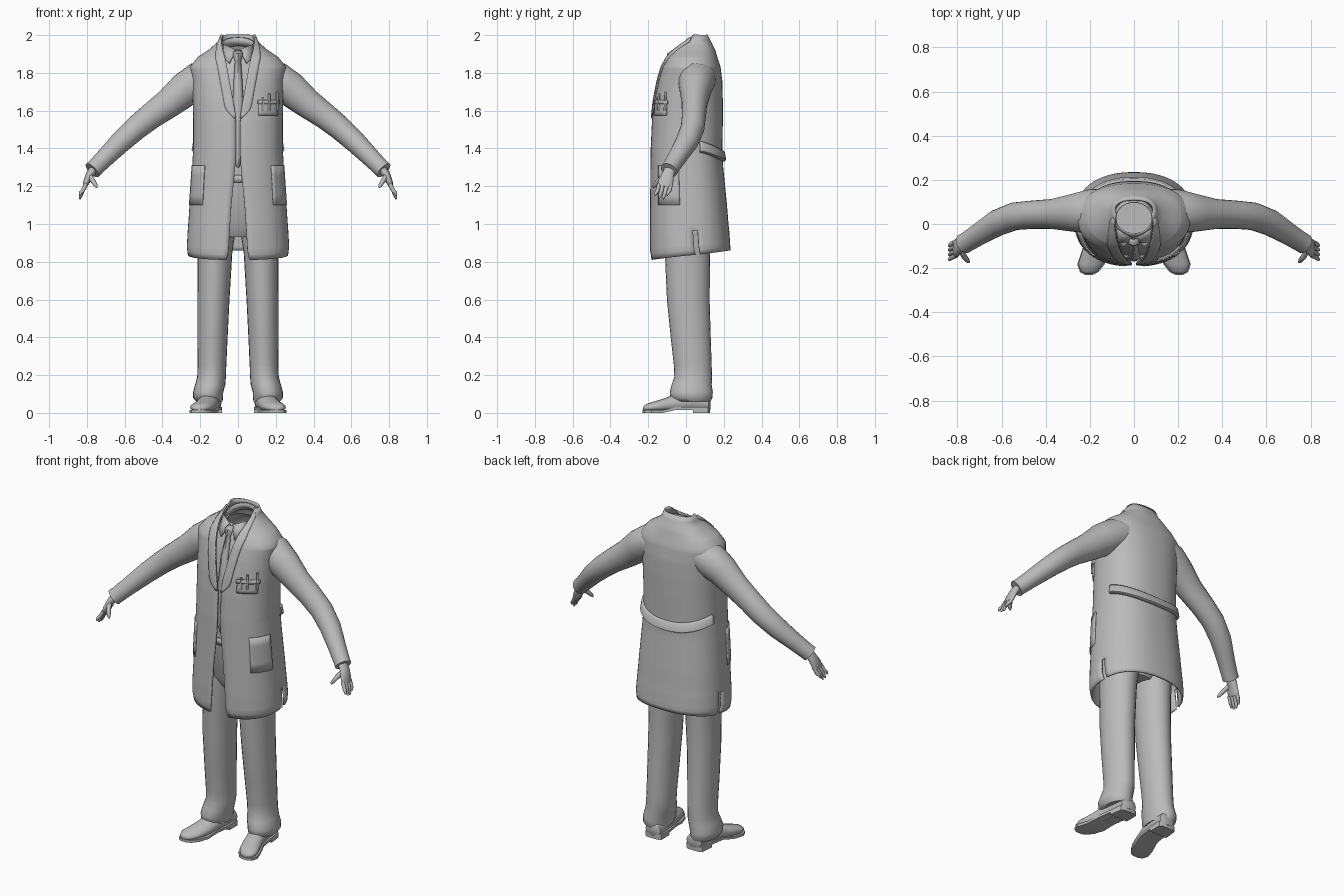
import bpy, bmesh, math
from mathutils import Vector

cube = bpy.data.objects.get("Cube")
if cube:
    bpy.data.objects.remove(cube, do_unlink=True)

grey = bpy.data.materials.new("plain grey")
grey.use_nodes = True
grey.diffuse_color = (0.5, 0.5, 0.5, 1)
grey.node_tree.nodes["Principled BSDF"].inputs["Base Color"].default_value = (0.5, 0.5, 0.5, 1)


def grid(name, rows, closed=False, caps=False, thick=0, skip=None, smooth=50):
    """Skin a list of point rows; closed rows make a tube."""
    bm = bmesh.new()
    vs = [[bm.verts.new(p) for p in row] for row in rows]
    n = len(rows[0])
    for i in range(len(rows) - 1):
        for j in range(n if closed else n - 1):
            if skip and skip(i, j):
                continue
            k = (j + 1) % n
            bm.faces.new((vs[i][j], vs[i][k], vs[i + 1][k], vs[i + 1][j]))
    if caps:
        bm.faces.new(vs[0])
        bm.faces.new(vs[-1])
    bmesh.ops.recalc_face_normals(bm, faces=bm.faces)
    me = bpy.data.meshes.new(name)
    bm.to_mesh(me)
    bm.free()
    me.materials.append(grey)
    ob = bpy.data.objects.new(name, me)
    bpy.context.collection.objects.link(ob)
    if thick:
        mod = ob.modifiers.new("thickness", 'SOLIDIFY')
        mod.thickness = thick
        mod.offset = 0
    bpy.ops.object.select_all(action='DESELECT')
    bpy.context.view_layer.objects.active = ob
    ob.select_set(True)
    bpy.ops.object.shade_smooth_by_angle(angle=math.radians(smooth))
    return ob


def ring(c, u, v, n=24):
    return [c + u * math.cos(t) + v * math.sin(t)
            for t in (2 * math.pi * k / n for k in range(n))]


def limb(name, rows, s=1, n=20):
    """Tube through (x, y, z, in-plane radius, depth radius); s mirrors x."""
    pts = [Vector((s * r[0], r[1], r[2])) for r in rows]
    out = []
    for i, (p, r) in enumerate(zip(pts, rows)):
        d = (pts[min(i + 1, len(pts) - 1)] - pts[max(i - 1, 0)]).normalized()
        v = Vector((0, 1, 0)) - d * d.y
        v.normalize()
        out.append(ring(p, d.cross(v) * r[3], v * r[4], n))
    return grid(name, out, True, True)


def stack(name, rows, tilt=0, caps=False, thick=0):
    """Upright tube through (z, half width, front y, back y)."""
    return grid(name, [ring(Vector((0, (f + b) / 2, z)), Vector((w, 0, 0)),
                            Vector((0, (b - f) / 2, tilt)), 32)
                       for z, w, f, b in rows], True, caps, thick)


# Coat shape: height, half width, front y, back y, half of the front gap
COAT = [(2.0, .088, .02, .11, .08), (1.96, .105, -.03, .13, .085),
        (1.92, .15, -.07, .15, .08), (1.88, .21, -.1, .162, .07),
        (1.83, .25, -.125, .178, .06), (1.76, .24, -.145, .187, .048),
        (1.65, .235, -.165, .19, .028), (1.55, .232, -.175, .19, .012),
        (1.4, .232, -.182, .188, .01), (1.3, .238, -.183, .192, .015),
        (1.1, .252, -.186, .212, .035), (.95, .262, -.188, .224, .045),
        (.86, .266, -.187, .229, .05), (.81, .26, -.18, .23, .06)]
POW = .85


def profile(z):
    for a, b in zip(COAT, COAT[1:]):
        if z >= b[0]:
            t = (a[0] - z) / (a[0] - b[0])
            return [p + (q - p) * t for p, q in zip(a, b)][1:]
    return COAT[-1][1:]


def coat(a, z, off=0):
    """Point on the coat; angle 0 is the front, the back hem is raised."""
    w, f, b, _ = profile(z)
    sx, cy = math.sin(a), -math.cos(a)
    lift = .05 * max(0, min(1, (1 - z) / .19)) * (1 + cy) / 2
    bend = lambda q: math.copysign(abs(q) ** POW, q)
    return Vector((w * bend(sx) + off * sx,
                   (f + b) / 2 + (b - f) / 2 * bend(cy) + off * cy, z + lift))


def front_angle(x, z):
    return math.copysign(math.asin(min(1, abs(x) / profile(z)[0]) ** (1 / POW)), x)


def span(a, b, n):
    return [a + (b - a) * k / n for k in range(n + 1)]


# Coat body with an open front and two side vents
COLS = 60
heights = sorted(set(span(2.0, .81, 40) + [r[0] for r in COAT]), reverse=True)
body = []
for z in heights:
    a0 = front_angle(profile(z)[3], z)
    body.append([coat(a, z) for a in span(a0, 2 * math.pi - a0, COLS)])
grid("coat_body", body, thick=.01,
     skip=lambda i, j: heights[i] < .96 and j in (15, COLS - 16))

# Back belt that sags towards the middle
belt = []
for dz, off in ((.028, .004), (.02, .014), (-.02, .02), (-.028, .006)):
    belt.append([coat(a, 1.42 - .06 * math.cos((a - math.pi) * .9) ** 2 + dz, off)
                 for a in span(math.pi / 2 + .3, 1.5 * math.pi - .3, 30)])
grid("back_belt", belt, thick=.006)

# Breast pocket and pens
grid("breast_pocket", [[coat(front_angle(x, z), z, .009) for x in span(.105, .2, 6)]
                       for z in span(1.655, 1.575, 4)], thick=.009)
grid("pocket_flap", [[coat(front_angle(x, z), z, .015) for x in span(.1, .205, 6)]
                     for z in (1.655, 1.635)], thick=.008)
for x, top in ((.125, 1.67), (.155, 1.69), (.195, 1.7)):
    p = coat(front_angle(x, 1.63), 1.63, .016)
    limb("pen", [(p.x, p.y, 1.6, .006, .006), (p.x, p.y + .004, top, .006, .006)], n=8)

for s, side in ((1, "left"), (-1, "right")):
    # Lapel widening upward, then narrowing at the collar
    lapel = []
    for z in span(1.985, 1.56, 20):
        g = profile(z)[3]
        wide = .045 * min(1, (z - 1.55) / .06, max(.1, (2 - z) / .12))
        lapel.append([coat(s * front_angle(min(x, profile(z)[0] * .98), z), z, .009)
                      for x in span(g - .004, g + wide, 4)])
    grid(side + "_lapel", lapel, thick=.007)

    # Hip pocket
    grid(side + "_hip_pocket", [[coat(s * a, z, .007) for a in span(.75, 1.4, 8)]
                                for z in span(1.31, 1.1, 4)], thick=.008)

    # Shirt collar point
    grid(side + "_collar_point", [
        [Vector((s * .008, -.064, 1.922)), Vector((s * .078, -.025, 1.95))],
        [Vector((s * .045, -.098, 1.85)), Vector((s * .072, -.08, 1.875))]], thick=.007)

    # Sleeve
    limb(side + "_sleeve", [
        (.14, .06, 1.79, .08, .1), (.2, .057, 1.762, .1, .1),
        (.28, .05, 1.712, .092, .085), (.37, .045, 1.637, .078, .068),
        (.46, .042, 1.572, .069, .064), (.54, .035, 1.508, .064, .063),
        (.62, .005, 1.435, .058, .06), (.7, -.045, 1.355, .05, .05),
        (.755, -.08, 1.3, .046, .046), (.772, -.09, 1.284, .047, .046)], s, 24)

    # Hand: palm, fingers, thumb
    limb(side + "_palm", [(.755, -.08, 1.3, .025, .03), (.785, -.095, 1.262, .021, .033),
                          (.803, -.108, 1.22, .017, .042),
                          (.811, -.114, 1.197, .011, .038)], s, 14)
    for k, tip in enumerate((1.15, 1.135, 1.132, 1.15)):
        y = -.143 + .021 * k
        limb(side + "_finger", [(.805, y, 1.21, .011, .011),
                                (.823, y - .008, 1.175, .011, .011),
                                (.834, y - .016, tip + .015, .009, .009),
                                (.838, y - .02, tip, .004, .004)], s, 8)
    limb(side + "_thumb", [(.785, -.115, 1.255, .014, .014), (.768, -.148, 1.228, .013, .013),
                           (.752, -.168, 1.202, .01, .01), (.747, -.173, 1.193, .004, .004)], s, 8)

    # Trouser leg, gathered at the ankle
    leg = [(1.25, .11, .01, .1, .135), (1.0, .115, .01, .108, .13),
           (.85, .122, .008, .092, .12), (.6, .13, .012, .085, .113),
           (.4, .135, .025, .08, .106), (.25, .138, .036, .076, .1),
           (.19, .14, .038, .076, .1), (.15, .147, .03, .08, .106),
           (.11, .158, .028, .08, .114), (.08, .158, .028, .079, .112),
           (.06, .152, .035, .07, .095)]
    grid(side + "_trouser_leg", [ring(Vector((s * x, y, z)), Vector((rx, 0, 0)), Vector((0, ry, 0)))
                                 for z, x, y, rx, ry in leg], True, True)

    # Shoe: upper, sole and heel share one footprint
    shoe = [(.13, .138, .05, .03, .03), (.12, .138, .05, .05, .045),
            (.04, .142, .06, .054, .055), (-.05, .155, .05, .054, .053),
            (-.12, .175, .038, .058, .037), (-.18, .195, .03, .058, .027),
            (-.215, .203, .025, .038, .02), (-.227, .205, .022, .014, .008)]
    upper, sole = [], []
    for y, x, z, rx, rz in shoe:
        pts = ring(Vector((s * x, y, z)), Vector((rx, 0, 0)), Vector((0, 0, rz)), 20)
        upper.append([Vector((p.x, p.y, max(p.z, .014))) for p in pts])
        base = .016 if y > -.08 else 0
        e = rx + .004
        sole.append([Vector((s * x + dx, y - .003, base + dz))
                     for dx, dz in ((-e, 0), (e, 0), (e, .015), (-e, .015))])
    grid(side + "_shoe_upper", upper, True, True)
    grid(side + "_shoe_sole", sole, True, True, smooth=30)
    heel = [[Vector((p.x, min(p.y, .13), q)) for p, q in zip(r, (0, 0, .02, .02))]
            for r in sole[:3]]
    grid(side + "_shoe_heel", heel, True, True, smooth=30)

# Shirt, trouser waist, belt and neck band
stack("shirt", [(1.22, .19, -.145, .16), (1.55, .2, -.145, .16), (1.75, .2, -.115, .15),
                (1.83, .17, -.09, .15), (1.88, .12, -.07, .135), (1.915, .09, -.05, .11)])
stack("trouser_waist", [(.93, .1, -.09, .1), (1.0, .17, -.13, .14),
                        (1.25, .195, -.15, .16)], caps=True)
stack("waist_belt", [(1.22, .2, -.156, .165), (1.26, .2, -.156, .165)], thick=.008)
stack("neck_band", [(1.91, .092, -.058, .115), (1.955, .084, -.045, .1)],
      tilt=.033, thick=.007)

# Tie with a knot and a pointed end
tie = [(1.918, .017, -.068), (1.9, .025, -.092), (1.862, .014, -.096), (1.85, .015, -.098),
       (1.75, .022, -.132), (1.55, .03, -.158), (1.36, .032, -.163), (1.3, .003, -.163)]
grid("tie", [[Vector((-w, y + .006, z)), Vector((0, y - .004, z)), Vector((w, y + .006, z))]
             for z, w, y in tie], thick=.008)
